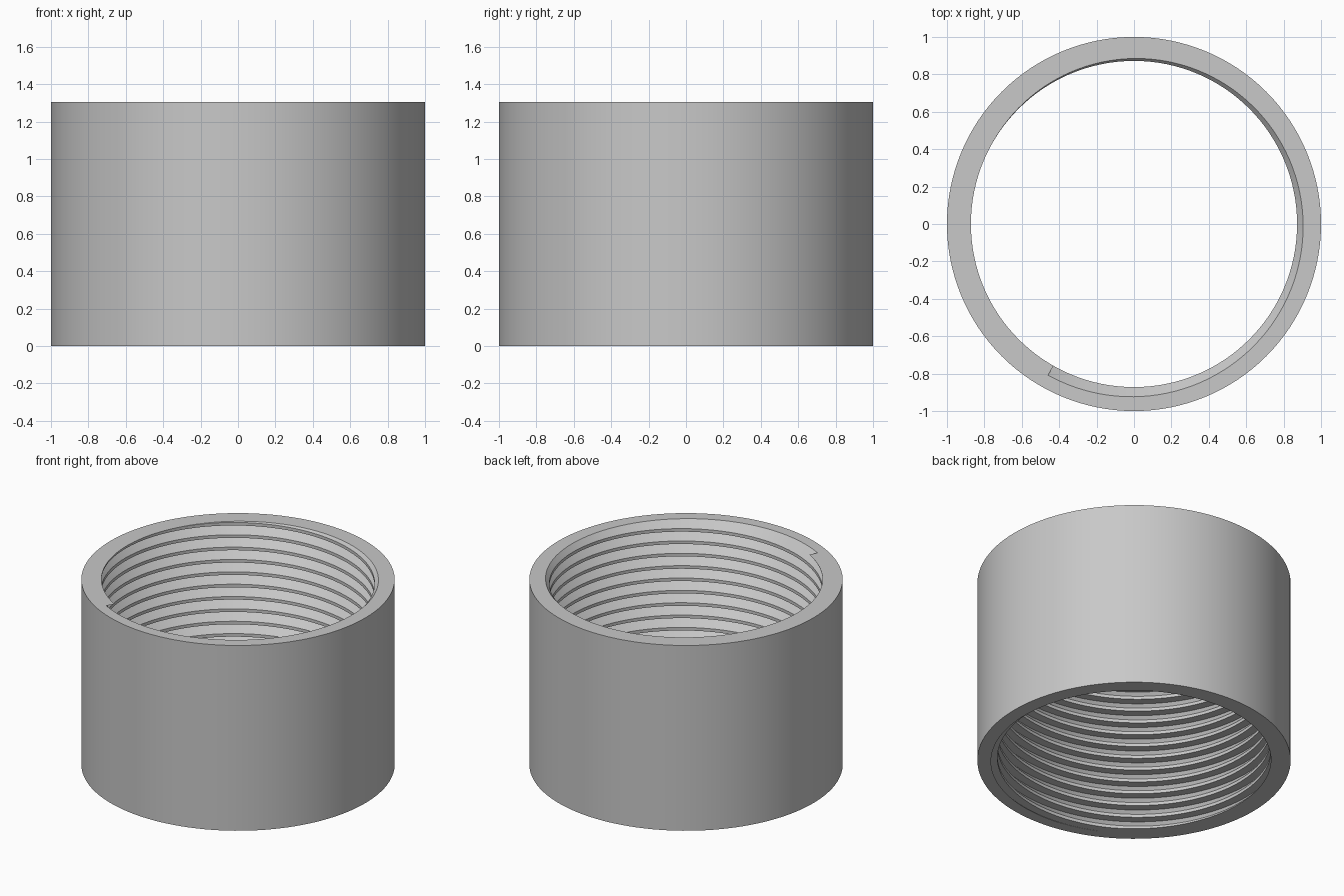
import bpy, bmesh, math

cube = bpy.data.objects.get("Cube")
if cube:
    bpy.data.objects.remove(cube, do_unlink=True)

HEIGHT = 1.305
TURNS = 15
PITCH = HEIGHT / TURNS
SEGMENTS = 128
R_OUT, R_ROOT, R_CREST = 1.0, 0.93, 0.872
SEAM = math.radians(-119.6)      # angle where the thread runs out of the rim

# One thread pitch: flat underside, narrow crest, sloped flank back to the root
PROFILE = [(R_ROOT, 0), (R_CREST, 0), (R_CREST, 0.25), (R_ROOT, 1)]

bm = bmesh.new()


def thread_row(step):
    """Profile points at one step along the helix."""
    angle = SEAM + (step + 0.5) * math.tau / SEGMENTS
    base = (step + 0.5) / SEGMENTS * PITCH
    return [bm.verts.new((r * math.cos(angle), r * math.sin(angle), base + k * PITCH))
            for r, k in PROFILE]


# Internal thread, swept past both ends
rows = [thread_row(s) for s in range(-2 * SEGMENTS, (TURNS + 2) * SEGMENTS)]
for a, b in zip(rows, rows[1:]):
    for i in range(len(PROFILE) - 1):
        bm.faces.new((a[i], a[i + 1], b[i + 1], b[i]))
bmesh.ops.remove_doubles(bm, verts=bm.verts[:], dist=1e-5)

# Trim the thread level with both rims
for z, direction in ((0, -1), (HEIGHT, 1)):
    bmesh.ops.bisect_plane(bm, geom=bm.verts[:] + bm.edges[:] + bm.faces[:], dist=1e-6,
                           plane_co=(0, 0, z), plane_no=(0, 0, direction), clear_outer=True)

# Outer wall
rings = [[bm.verts.new((R_OUT * math.cos(t), R_OUT * math.sin(t), z))
          for t in (i * math.tau / SEGMENTS for i in range(SEGMENTS))] for z in (0, HEIGHT)]
low, high = rings
for i in range(SEGMENTS):
    j = (i + 1) % SEGMENTS
    bm.faces.new((low[i], low[j], high[j], high[i]))

# Flat rims between the outer wall and the thread
for z in (0, HEIGHT):
    border = [e for e in bm.edges if len(e.link_faces) == 1
              and all(abs(v.co.z - z) < 1e-4 for v in e.verts)]
    bmesh.ops.triangle_fill(bm, edges=border, use_beauty=True, normal=(0, 0, 1 if z else -1))
bmesh.ops.recalc_face_normals(bm, faces=bm.faces[:])

mesh = bpy.data.meshes.new("threaded_sleeve")
bm.to_mesh(mesh)
bm.free()
sleeve = bpy.data.objects.new("threaded_sleeve", mesh)
bpy.context.collection.objects.link(sleeve)

# Plain grey metal
grey = bpy.data.materials.new("light_grey")
grey.use_nodes = True
colour = (0.58, 0.58, 0.58, 1)
grey.diffuse_color = colour
grey.node_tree.nodes["Principled BSDF"].inputs["Base Color"].default_value = colour
mesh.materials.append(grey)

bpy.ops.object.select_all(action="DESELECT")
sleeve.select_set(True)
bpy.context.view_layer.objects.active = sleeve
bpy.ops.object.shade_smooth_by_angle(angle=math.radians(30))
